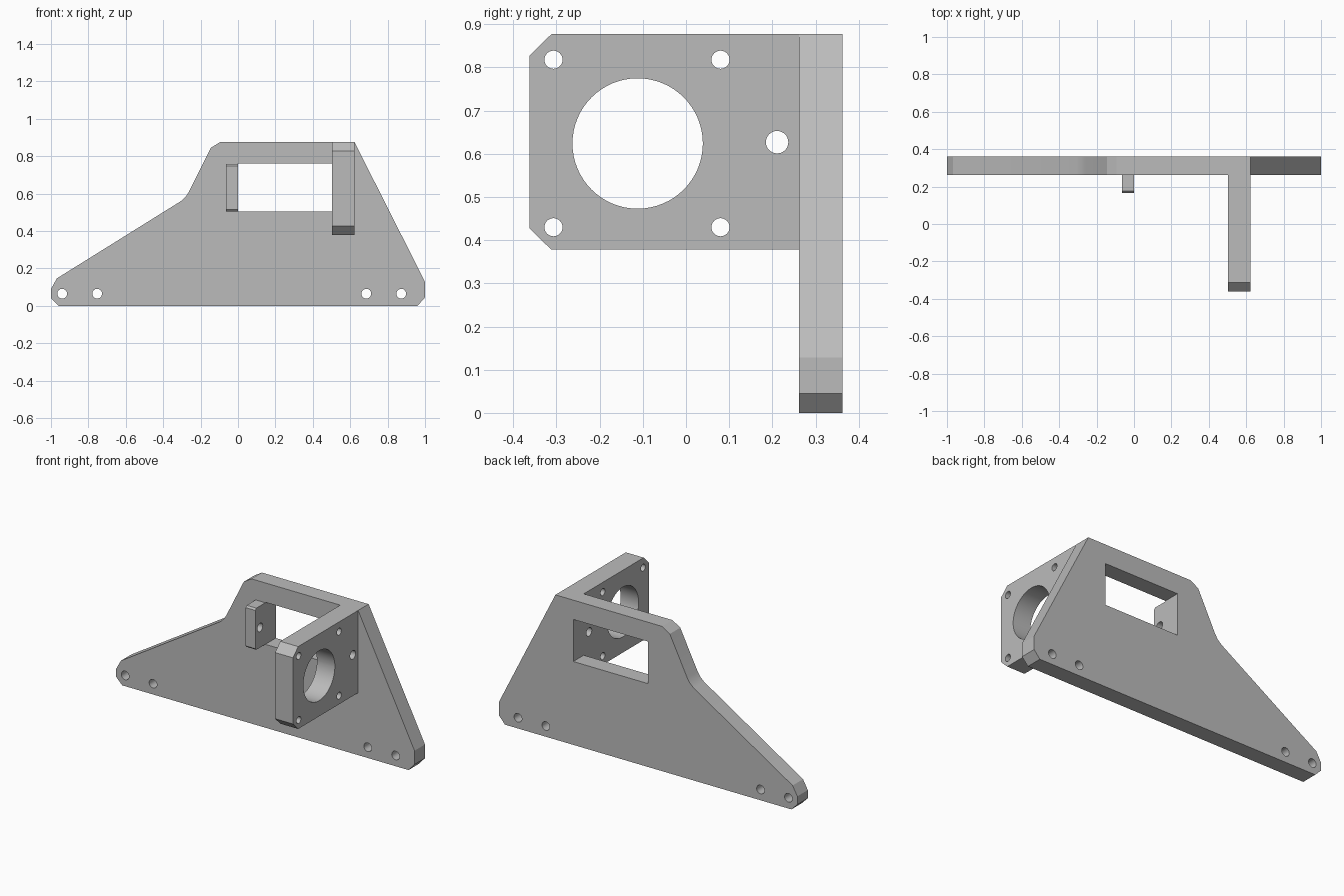
import bpy, bmesh, math
from mathutils import Vector

cube = bpy.data.objects.get("Cube")
if cube:
    bpy.data.objects.remove(cube, do_unlink=True)

grey = bpy.data.materials.new("plain grey")
grey.use_nodes = True
grey.diffuse_color = (0.5, 0.5, 0.5, 1)
grey.node_tree.nodes["Principled BSDF"].inputs["Base Color"].default_value = (0.5, 0.5, 0.5, 1)


def add_prism(bm, outline, axis, start, end):
    """Extrude a closed outline along x (outline in y, z) or y (outline in x, z)."""
    def place(p, d):
        return Vector((d, p[0], p[1])) if axis == "x" else Vector((p[0], d, p[1]))
    face = bm.faces.new([bm.verts.new(place(p, start)) for p in outline])
    moved = bmesh.ops.extrude_face_region(bm, geom=[face])
    verts = [g for g in moved["geom"] if isinstance(g, bmesh.types.BMVert)]
    bmesh.ops.translate(bm, verts=verts, vec=place((0, 0), end - start))


def circle(centre, radius, sides):
    turn = 2 * math.pi / sides
    return [(centre[0] + radius * math.cos(i * turn),
             centre[1] + radius * math.sin(i * turn)) for i in range(sides)]


def make_object(name, outlines, axis, start, end):
    bm = bmesh.new()
    for outline in outlines:
        add_prism(bm, outline, axis, start, end)
    bmesh.ops.recalc_face_normals(bm, faces=bm.faces[:])
    mesh = bpy.data.meshes.new(name)
    bm.to_mesh(mesh)
    bm.free()
    mesh.materials.append(grey)
    obj = bpy.data.objects.new(name, mesh)
    bpy.context.collection.objects.link(obj)
    return obj


def plate(name, outline, holes, axis, start, end):
    """A flat plate with openings cut right through it."""
    part = make_object(name, [outline], axis, start, end)
    cutter = make_object(name + "_cutter", holes, axis, start - 0.05, end + 0.05)
    cutter.hide_render = True
    mod = part.modifiers.new("openings", "BOOLEAN")
    mod.operation, mod.solver, mod.object = "DIFFERENCE", "EXACT", cutter
    bpy.ops.object.select_all(action="DESELECT")
    bpy.context.view_layer.objects.active = part
    part.select_set(True)
    bpy.ops.object.modifier_apply(modifier=mod.name)
    bpy.data.objects.remove(cutter, do_unlink=True)
    bpy.ops.object.shade_smooth_by_angle(angle=math.radians(25))
    return part


# Upright back plate with window and mounting holes
outline = [(-0.96, 0), (0.96, 0), (1, 0.045), (1, 0.128), (0.622, 0.877),
           (-0.093, 0.877), (-0.145, 0.845), (-0.262, 0.61), (-0.28, 0.583),
           (-0.305, 0.56), (-0.968, 0.147), (-1, 0.09), (-1, 0.04)]
window = [(0, 0.505), (0.502, 0.505), (0.502, 0.76), (0, 0.76)]
mounts = [circle((x, 0.065), 0.026, 32) for x in (-0.94, -0.753, 0.686, 0.873)]
plate("back_plate", outline, [window] + mounts, "y", 0.262, 0.362)

# Motor plate standing forward, with bore, corner holes and shaft hole
outline = [(0.262, 0.378), (0.262, 0.877), (-0.312, 0.877), (-0.362, 0.828),
           (-0.362, 0.427), (-0.312, 0.378)]
holes = [circle((-0.112, 0.624), 0.151, 64), circle((0.211, 0.627), 0.026, 32)]
holes += [circle((y, z), 0.021, 32) for y in (-0.307, 0.08) for z in (0.43, 0.818)]
plate("motor_plate", outline, holes, "x", 0.502, 0.622)

# Small bearing tab beside the window
outline = [(0.262, 0.505), (0.262, 0.757), (0.176, 0.757), (0.166, 0.747),
           (0.166, 0.515), (0.176, 0.505)]
plate("bearing_tab", outline, [circle((0.211, 0.627), 0.026, 32)], "x", -0.065, 0)
